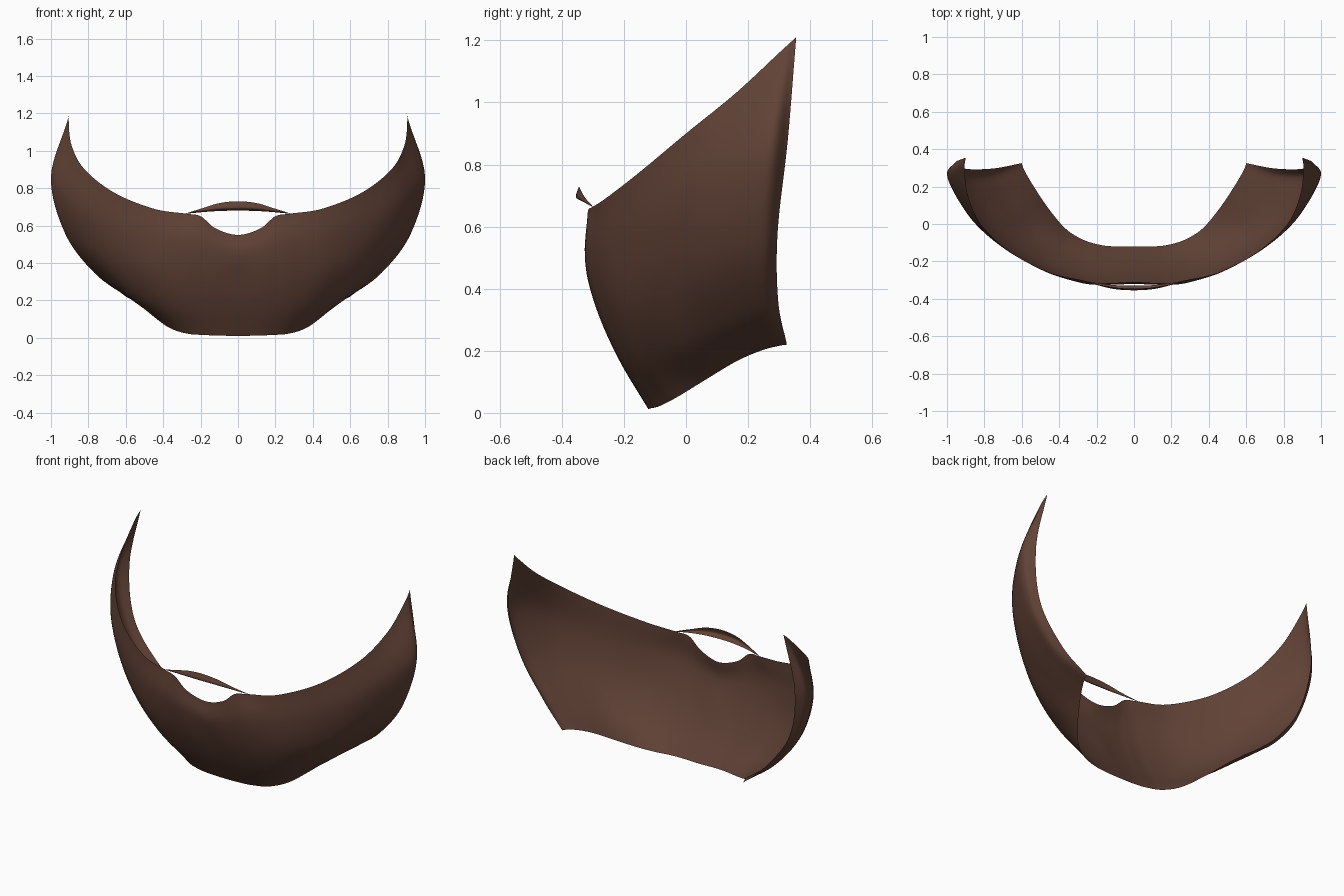
import bpy, bmesh
from mathutils import Vector

mat = bpy.data.materials.new("dark_brown_hair")
mat.diffuse_color = (0.12, 0.055, 0.037, 1)


def spline(pts, steps):
    """Catmull-Rom curve through the points."""
    p = [Vector(q) for q in pts]
    p = [2 * p[0] - p[1]] + p + [2 * p[-1] - p[-2]]
    out = []
    for i in range(1, len(p) - 2):
        a, b, c, d = p[i - 1:i + 3]
        for s in range(steps):
            t = s / steps
            out.append(0.5 * (2 * b + (c - a) * t + (2 * a - 5 * b + 4 * c - d) * t * t
                              + (3 * b - a - 3 * c + d) * t ** 3))
    return out + [p[-2]]


def sheet(name, columns, u_steps, v_steps):
    """Smooth sheet through the right-hand columns, mirrored to the left."""
    left = [[(-x, y, z) for x, y, z in c] for c in columns[:0:-1]]
    cols = [spline(c, v_steps) for c in left + columns]
    rows = [spline(r, u_steps) for r in zip(*cols)]
    bm = bmesh.new()
    grid = [[bm.verts.new(v) for v in r] for r in rows]
    for r0, r1 in zip(grid, grid[1:]):
        for i in range(len(r0) - 1):
            bm.faces.new((r0[i], r0[i + 1], r1[i + 1], r1[i]))
    bmesh.ops.remove_doubles(bm, verts=bm.verts, dist=0.0002)
    for f in bm.faces:
        f.smooth = True
    me = bpy.data.meshes.new(name)
    bm.to_mesh(me)
    bm.free()
    me.materials.append(mat)
    ob = bpy.data.objects.new(name, me)
    bpy.context.collection.objects.link(ob)
    return ob


# beard: columns from chin centre to sideburn, each from bottom edge to top edge
beard = [
    [(0, -.12, .01), (0, -.215, .17), (0, -.28, .32), (0, -.32, .45), (0, -.31, .55)],
    [(.1, -.12, .012), (.11, -.215, .17), (.12, -.285, .325), (.12, -.323, .47), (.12, -.316, .585)],
    [(.18, -.112, .015), (.19, -.21, .17), (.2, -.285, .34), (.2, -.324, .5), (.2, -.316, .65)],
    [(.27, -.085, .022), (.3, -.19, .17), (.3, -.27, .34), (.3, -.31, .52), (.28, -.3, .664)],
    [(.36, -.03, .05), (.42, -.14, .18), (.47, -.215, .35), (.48, -.25, .53), (.45, -.26, .69)],
    [(.44, .06, .105), (.56, -.04, .22), (.65, -.1, .39), (.69, -.13, .59), (.66, -.15, .775)],
    [(.51, .16, .165), (.66, .09, .275), (.79, .03, .46), (.85, .005, .69), (.82, 0, .9)],
    [(.56, .24, .2), (.73, .19, .32), (.89, .165, .53), (.955, .155, .79), (.89, .16, 1.03)],
    [(.59, .295, .215), (.77, .255, .35), (.925, .25, .56), (1.0, .27, .86), (.905, .3, 1.16)],
    [(.6, .325, .22), (.75, .297, .36), (.9, .295, .58), (.955, .328, .88), (.9, .355, 1.21)],
]
sheet("beard", beard, 8, 8)

# moustache: narrow curved strip bridging the dip, tapering to its ends
moustache = [
    [(0, -.33, .68), (0, -.354, .695), (0, -.345, .73)],
    [(.1, -.327, .678), (.1, -.348, .692), (.1, -.34, .72)],
    [(.19, -.317, .672), (.19, -.328, .68), (.19, -.325, .693)],
    [(.28, -.3, .663), (.28, -.301, .664), (.28, -.3, .665)],
]
sheet("moustache", moustache, 8, 6)
